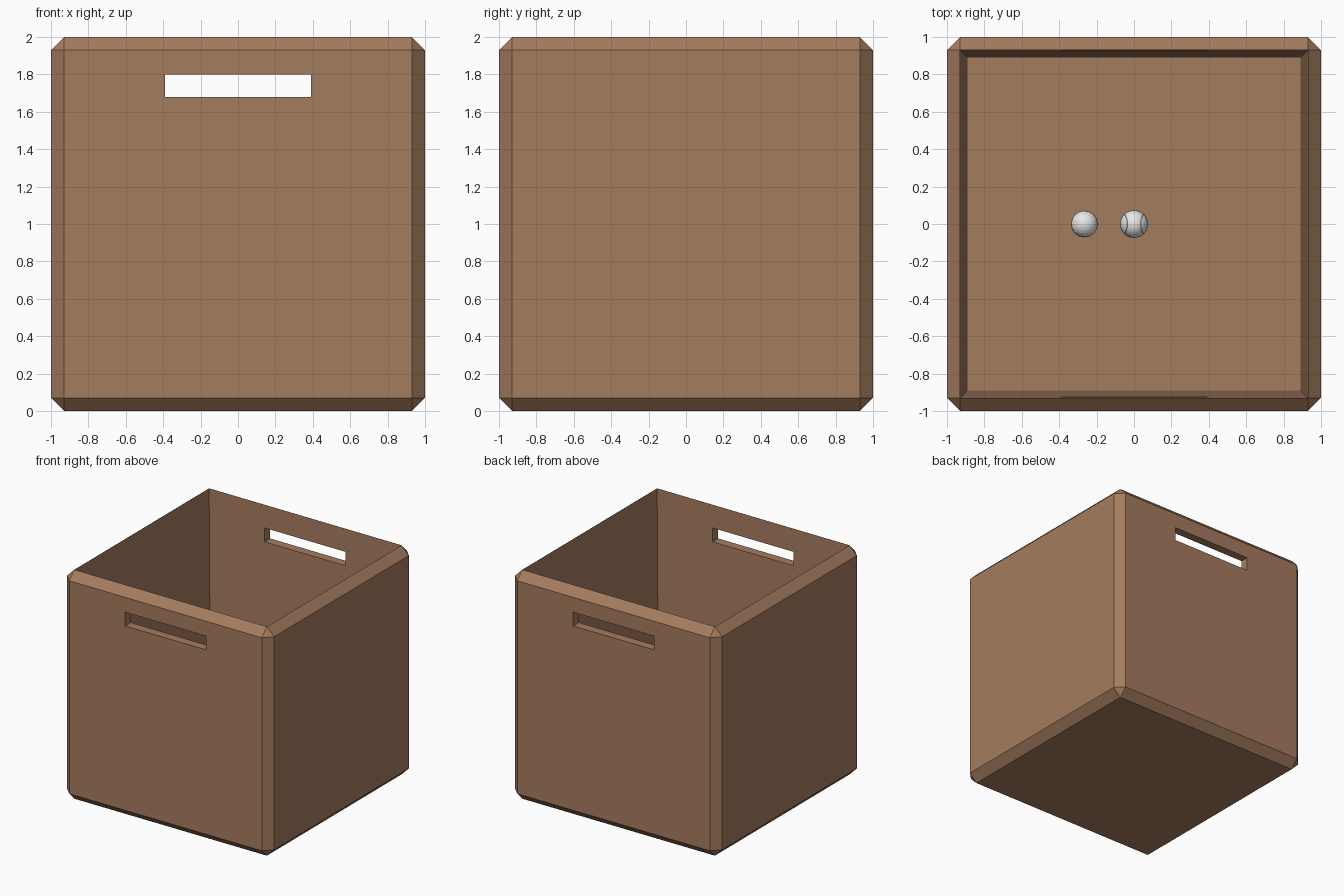
import bpy, bmesh, math
from mathutils import Vector

if "Cube" in bpy.data.objects:
    bpy.data.objects.remove(bpy.data.objects["Cube"])

FLOOR = 0.1


def material(name, rgb):
    m = bpy.data.materials.new(name)
    m.diffuse_color = (*rgb, 1)
    m.use_nodes = True
    m.node_tree.nodes["Principled BSDF"].inputs["Base Color"].default_value = m.diffuse_color
    return m


brown = material("cardboard_brown", (0.376, 0.202, 0.114))
white = material("ball_white", (0.8, 0.8, 0.8))

# Crate: chamfered cube whose top face is pushed down into a tapered cavity
bm = bmesh.new()
bmesh.ops.create_cube(bm, size=2)
bmesh.ops.translate(bm, verts=bm.verts, vec=(0, 0, 1))
bmesh.ops.bevel(bm, geom=bm.edges[:], offset=0.07, offset_type='OFFSET',
                segments=1, affect='EDGES', profile=0.5)
bm.faces.ensure_lookup_table()
top = max(bm.faces, key=lambda f: f.calc_center_median().z)
ext = bmesh.ops.extrude_face_region(bm, geom=[top])
if top.is_valid:
    bmesh.ops.delete(bm, geom=[top], context='FACES_ONLY')
for v in [g for g in ext["geom"] if isinstance(g, bmesh.types.BMVert)]:
    v.co = Vector((math.copysign(0.89, v.co.x), math.copysign(0.89, v.co.y), FLOOR))
bmesh.ops.recalc_face_normals(bm, faces=bm.faces[:])
me = bpy.data.meshes.new("crate")
bm.to_mesh(me)
bm.free()
crate = bpy.data.objects.new("crate", me)
bpy.context.collection.objects.link(crate)
me.materials.append(brown)

# Handle slots through the front and back walls
bpy.ops.mesh.primitive_cube_add(size=1, location=(0, 0, 1.74))
cutter = bpy.context.object
cutter.name = "slot_cutter"
cutter.scale = (0.78, 3, 0.12)
cutter.data.materials.append(brown)
cutter.hide_render = True
mod = crate.modifiers.new("slots", 'BOOLEAN')
mod.operation = 'DIFFERENCE'
mod.solver = 'EXACT'
mod.object = cutter
bpy.context.view_layer.update()
bpy.ops.object.select_all(action='DESELECT')
crate.select_set(True)
bpy.context.view_layer.objects.active = crate
bpy.ops.object.modifier_apply(modifier=mod.name)
bpy.data.objects.remove(cutter)


# Two small balls resting on the crate floor
def ball(name, x, r, segments, rings):
    bpy.ops.mesh.primitive_uv_sphere_add(segments=segments, ring_count=rings,
                                         radius=r, location=(x, 0, FLOOR + r))
    o = bpy.context.object
    o.name = name
    o.data.materials.append(white)
    return o


ball("plain_ball", -0.265, 0.072, 16, 12)
R = 0.074
ball("seamed_ball", 0, R, 32, 16)
bpy.ops.object.shade_smooth()

# Raised seam winding round the second ball
cu = bpy.data.curves.new("ball_seam", 'CURVE')
cu.dimensions = '3D'
cu.bevel_depth = 0.003
cu.bevel_resolution = 1
sp = cu.splines.new('POLY')
N = 64
sp.points.add(N - 1)
for i, p in enumerate(sp.points):
    t = 2 * math.pi * i / N
    x = 0.75 * math.cos(t) + 0.25 * math.cos(3 * t)
    y = 0.75 * math.sin(t) - 0.25 * math.sin(3 * t)
    z = 0.866 * math.sin(2 * t)
    k = math.sqrt(0.5)
    p.co = (R * k * (x + y), R * k * (y - x), R * z, 1)
sp.use_cyclic_u = True
seam = bpy.data.objects.new("ball_seam", cu)
seam.location = (0, 0, FLOOR + R)
cu.materials.append(white)
bpy.context.collection.objects.link(seam)
